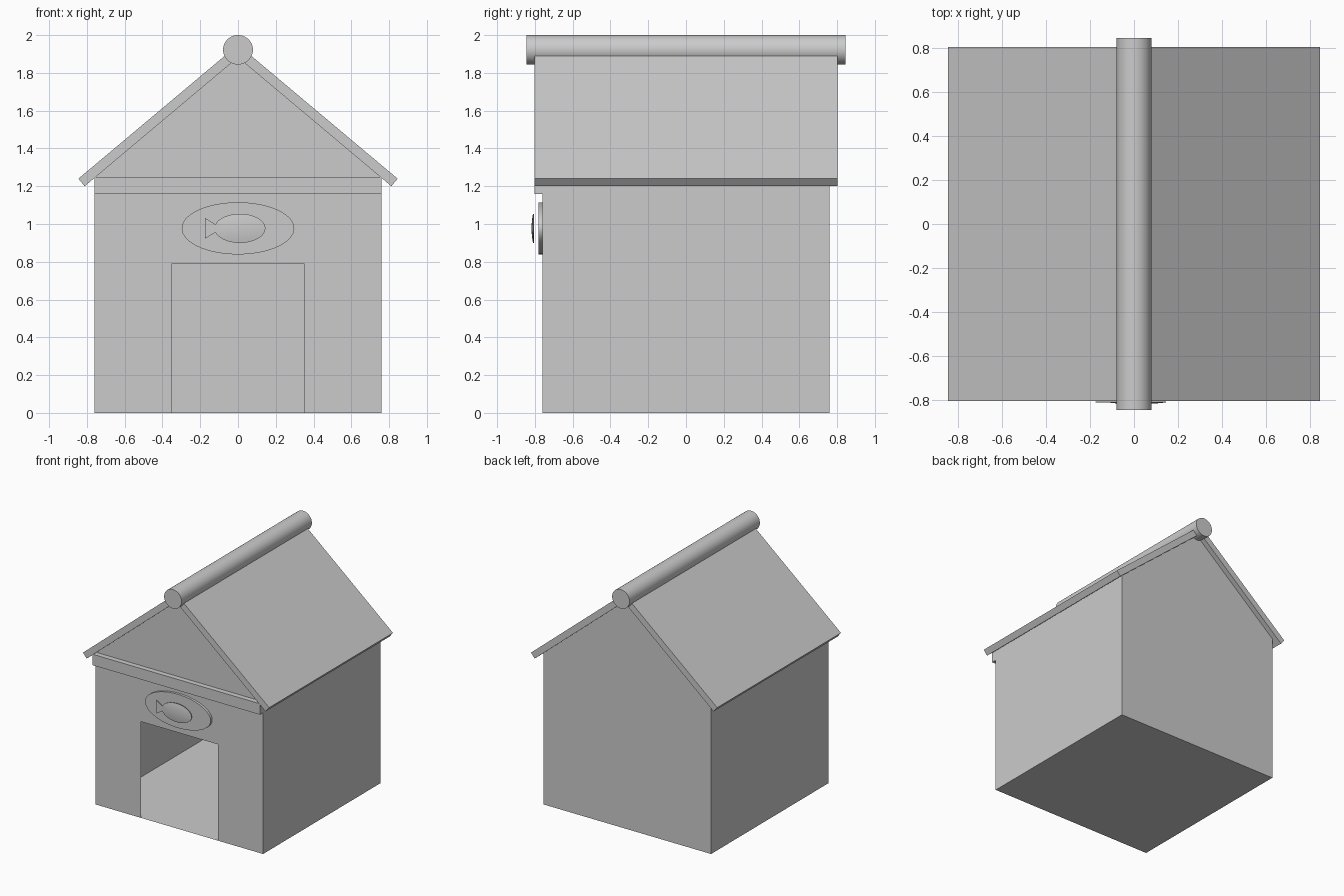
import bpy, bmesh, math
from mathutils import Vector

if "Cube" in bpy.data.objects:
    bpy.data.objects.remove(bpy.data.objects["Cube"])


def finish(name, bm, smooth=False, recalc=True):
    if recalc:
        bmesh.ops.recalc_face_normals(bm, faces=bm.faces)
    me = bpy.data.meshes.new(name)
    bm.to_mesh(me)
    bm.free()
    ob = bpy.data.objects.new(name, me)
    bpy.context.collection.objects.link(ob)
    if smooth:
        bpy.ops.object.select_all(action='DESELECT')
        ob.select_set(True)
        bpy.context.view_layer.objects.active = ob
        bpy.ops.object.shade_smooth_by_angle(angle=math.radians(35))
    return ob


def prism(name, profile, y0, y1, smooth=False):
    """Closed solid from an (x, z) profile extruded along y."""
    bm = bmesh.new()
    a = [bm.verts.new((x, y0, z)) for x, z in profile]
    b = [bm.verts.new((x, y1, z)) for x, z in profile]
    bm.faces.new(a)
    bm.faces.new(b[::-1])
    n = len(a)
    for i in range(n):
        j = (i + 1) % n
        bm.faces.new((a[i], b[i], b[j], a[j]))
    return finish(name, bm, smooth)


def ellipse(cx, cz, rx, rz, n, start=0.0, end=2 * math.pi, closed=True):
    d = n if closed else n - 1
    return [(cx + rx * math.cos(start + (end - start) * i / d),
             cz + rz * math.sin(start + (end - start) * i / d)) for i in range(n)]


W, EAVE, APEX = 0.76, 1.25, 1.885

# House shell: thin walls, floor and an open doorway
bm = bmesh.new()


def face(*pts):
    bm.faces.new([bm.verts.new(p) for p in pts])


door = [(-0.35, 0), (-0.35, 0.79), (0.35, 0.79), (0.35, 0)]
gable = [(W, 0), (W, EAVE), (0, APEX), (-W, EAVE), (-W, 0)]
face(*[(x, -W, z) for x, z in door + gable])
face(*[(x, W, z) for x, z in gable])
face((-W, W, 0), (W, W, 0), (W, -W, 0), (-W, -W, 0))
face((W, -W, 0), (W, W, 0), (W, W, EAVE), (W, -W, EAVE))
face((-W, W, 0), (-W, -W, 0), (-W, -W, EAVE), (-W, W, EAVE))
bmesh.ops.remove_doubles(bm, verts=bm.verts, dist=1e-4)
finish("house_walls", bm)

# Roof slabs, one per side
for side, s in (("right", 1), ("left", -1)):
    prism("roof_" + side,
          [(0, 1.949), (s * 0.845, 1.24), (s * 0.812, 1.2), (0, 1.882)],
          -0.803, 0.803)

# Round ridge pole
prism("ridge_pole", ellipse(0, 1.922, 0.079, 0.078, 48), -0.845, 0.845, True)

# Beam across the front under the gable
prism("front_beam", [(-W, 1.16), (W, 1.16), (W, EAVE), (-W, EAVE)], -0.803, -W)

# Oval plaque over the doorway
prism("oval_plaque", ellipse(0, 0.977, 0.298, 0.138, 64), -0.78, -W, True)

# Fish ornament: flat back, gently domed body, flat tail
CX, CZ = 0.01, 0.977
body = ellipse(CX, CZ, 0.135, 0.077, 41, -math.pi + 0.28, math.pi - 0.28, False)
tail = [(-0.175, CZ + 0.055), (-0.175, CZ - 0.055)]
bm = bmesh.new()
outline = body + tail
back = [bm.verts.new((x, -0.805, z)) for x, z in outline]
rim = [bm.verts.new((x, -0.81, z)) for x, z in outline]
bm.faces.new(back)
n, m = len(outline), len(body)
for i in range(n):
    j = (i + 1) % n
    bm.faces.new((back[i], rim[i], rim[j], back[j]))
bm.faces.new((rim[m - 1], rim[m], rim[m + 1], rim[0]))
ring = rim[:m]
for k in (0.75, 0.45):
    y = -0.81 - 0.008 * (1 - k * k)
    inner = [bm.verts.new((CX + (x - CX) * k, y, CZ + (z - CZ) * k)) for x, z in body]
    for i in range(m):
        j = (i + 1) % m
        bm.faces.new((ring[i], inner[i], inner[j], ring[j]))
    ring = inner
tip = bm.verts.new((CX, -0.818, CZ))
for i in range(m):
    bm.faces.new((ring[i], tip, ring[(i + 1) % m]))
finish("fish_ornament", bm, True)
